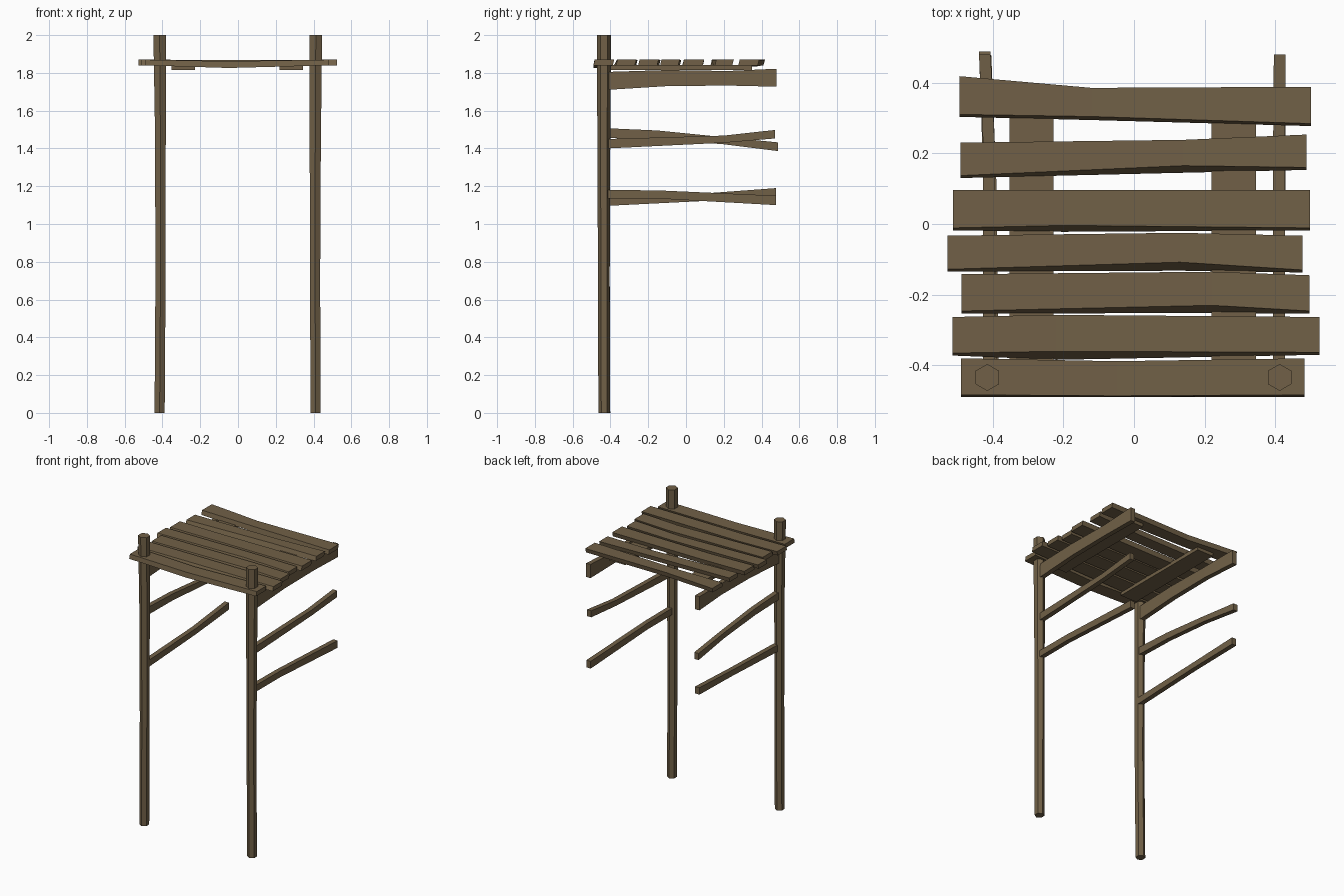
import bpy, math

# one weathered wood colour
wood = bpy.data.materials.new("weathered_wood")
wood.diffuse_color = (0.165, 0.118, 0.063, 1)


def loft(name, rings):
    """Skin a list of equal-sized vertex rings and cap both ends."""
    n = len(rings[0])
    verts = [v for r in rings for v in r]
    faces = [list(range(n))[::-1], [len(verts) - n + i for i in range(n)]]
    for k in range(len(rings) - 1):
        for i in range(n):
            j = (i + 1) % n
            faces.append([k * n + i, k * n + j, (k + 1) * n + j, (k + 1) * n + i])
    me = bpy.data.meshes.new(name)
    me.from_pydata(verts, [], faces)
    me.materials.append(wood)
    ob = bpy.data.objects.new(name, me)
    bpy.context.collection.objects.link(ob)
    # consistent outward normals
    import bmesh
    bm = bmesh.new()
    bm.from_mesh(me)
    bmesh.ops.recalc_face_normals(bm, faces=bm.faces)
    bm.to_mesh(me)
    bm.free()
    return ob


def post(name, stations):
    # hexagonal pole; station = x, y, z, radius
    loft(name, [[(x + r * math.sin(i * math.pi / 3), y + r * math.cos(i * math.pi / 3), z)
                 for i in range(6)] for x, y, z, r in stations])


def rail(name, stations, t=0.033):
    # bar running along y; station = y, x centre, z bottom, z top
    loft(name, [[(x - t / 2, y, a), (x + t / 2, y, a), (x + t / 2, y, b), (x - t / 2, y, b)]
                for y, x, a, b in stations])


def plank(name, stations):
    # board along x; station = x, y front, y back, front slope, z bottom, z top
    loft(name, [[(x, f, a), (x, b - 0.008, a), (x, b, c), (x, f + s, c)]
                for x, f, b, s, a, c in stations])


# two front poles, slightly crooked and thicker at the top
post("left_post", [(-0.415, -0.432, 0, 0.031), (-0.41, -0.435, 0.75, 0.031),
                   (-0.411, -0.435, 1.5, 0.033), (-0.415, -0.434, 2, 0.038)])
post("right_post", [(0.411, -0.433, 0, 0.031), (0.408, -0.435, 0.7, 0.031),
                    (0.409, -0.435, 1.4, 0.034), (0.412, -0.434, 2, 0.038)])

# side rails reaching back from each pole
for side, s in (("left", -1), ("right", 1)):
    x = 0.41 * s
    e = -0.422 if s < 0 else 0.412
    rail(side + "_top_rail", [(-0.42, x, 1.71, 1.805), (-0.1, x, 1.73, 1.815),
                              (0.22, x, 1.733, 1.81), (0.48, e, 1.727, 1.822)])
rail("right_middle_rail", [(-0.42, 0.41, 1.40, 1.45), (0.2, 0.41, 1.43, 1.468), (0.472, 0.412, 1.453, 1.498)])
rail("left_middle_rail", [(-0.42, -0.405, 1.455, 1.507), (-0.15, -0.408, 1.45, 1.495),
                          (0.2, -0.412, 1.422, 1.46), (0.488, -0.422, 1.386, 1.432)])
rail("right_lower_rail", [(-0.42, 0.41, 1.135, 1.18), (-0.15, 0.411, 1.135, 1.178), (0.477, 0.412, 1.10, 1.15)])
rail("left_lower_rail", [(-0.42, -0.40, 1.096, 1.142), (0.1, -0.405, 1.122, 1.162), (0.477, -0.42, 1.142, 1.19)])

# two flat battens beneath the roof boards
for name, x0 in (("left_batten", -0.29), ("right_batten", 0.282)):
    rail(name, [(-0.40, x0, 1.815, 1.842), (0.35, x0, 1.815, 1.842)], 0.125)

# roof boards, front to back:
# left x, y front, y back | mid x, y front, y back, slope, sag | right x, y front, y back
boards = [
    ((-0.49, -0.49, -0.38), (-0.05, -0.49, -0.388, 0.004, 0.014), (0.482, -0.49, -0.38)),
    ((-0.513, -0.372, -0.263), (-0.22, -0.384, -0.257, 0.024, 0.004), (0.525, -0.37, -0.263)),
    ((-0.488, -0.253, -0.142), (0.22, -0.252, -0.135, 0.022, 0.004), (0.497, -0.253, -0.145)),
    ((-0.528, -0.135, -0.033), (0.13, -0.132, -0.025, 0.024, 0.003), (0.477, -0.137, -0.033)),
    ((-0.512, -0.018, 0.096), (-0.2, -0.022, 0.096, 0.018, 0.005), (0.498, -0.018, 0.096)),
    ((-0.491, 0.13, 0.23), (0.14, 0.145, 0.238, 0.02, 0.004), (0.488, 0.153, 0.253)),
    ((-0.493, 0.303, 0.418), (-0.12, 0.294, 0.385, 0.01, 0.005), (0.5, 0.277, 0.388)),
]
for i, (l, m, r) in enumerate(boards):
    lo, hi = 1.84, 1.87
    plank("roof_board_%d" % (i + 1), [
        (*l, 0.007, lo, hi),
        (m[0], m[1], m[2], m[3], lo - m[4], hi - m[4] * 0.6),
        (*r, 0.007, lo, hi)])
